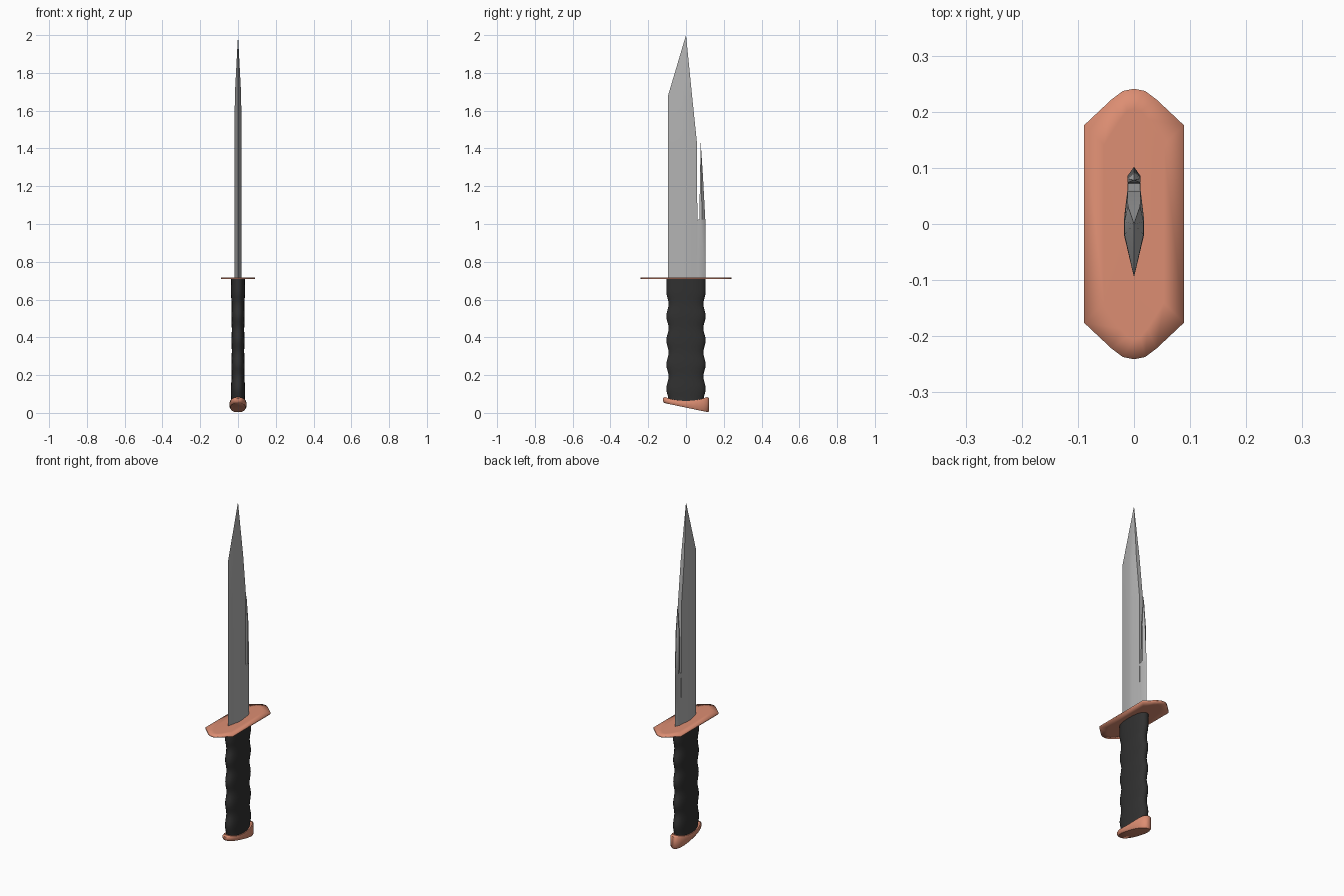
import bpy, bmesh, math

cube = bpy.data.objects.get("Cube")
if cube:
    bpy.data.objects.remove(cube, do_unlink=True)


def material(name, rgb, metallic=0.0):
    m = bpy.data.materials.new(name)
    m.use_nodes = True
    m.diffuse_color = (*rgb, 1)
    m.node_tree.nodes["Principled BSDF"].inputs["Base Color"].default_value = (*rgb, 1)
    return m


steel = material("steel grey", (0.45, 0.45, 0.45))
copper = material("copper", (0.72, 0.27, 0.17))
black = material("grip black", (0.03, 0.03, 0.03))


def loft(name, rings, mat, angle):
    """Skin a stack of equal-length closed rings and cap both ends."""
    bm = bmesh.new()
    loops = [[bm.verts.new(p) for p in ring] for ring in rings]
    n = len(loops[0])
    for low, high in zip(loops, loops[1:]):
        for i in range(n):
            j = (i + 1) % n
            bm.faces.new((low[i], low[j], high[j], high[i]))
    bm.faces.new(loops[0][::-1])
    bm.faces.new(loops[-1])
    bmesh.ops.remove_doubles(bm, verts=bm.verts, dist=0.0001)
    bmesh.ops.recalc_face_normals(bm, faces=bm.faces)
    mesh = bpy.data.meshes.new(name)
    bm.to_mesh(mesh)
    bm.free()
    mesh.materials.append(mat)
    obj = bpy.data.objects.new(name, mesh)
    bpy.context.collection.objects.link(obj)
    bpy.ops.object.select_all(action='DESELECT')
    obj.select_set(True)
    bpy.context.view_layer.objects.active = obj
    bpy.ops.object.shade_smooth_by_angle(angle=math.radians(angle))
    return obj


def oval(rx, ry, z, n=24, power=0.85):
    """Slightly squared oval; z is a height or a function of y."""
    pts = []
    for i in range(n):
        a = math.tau * i / n
        c, s = math.cos(a), math.sin(a)
        x = rx * math.copysign(abs(c) ** power, c)
        y = ry * math.copysign(abs(s) ** power, s)
        pts.append((x, y, z(y) if callable(z) else z))
    return pts


def mirrored(half, z):
    """Ring from (x, y) points on the +x side, mirrored to -x."""
    back = [(-x, y) for x, y in reversed(half) if x > 0]
    return [(x, y, z) for x, y in half + back]


# Main blade: cutting edge, thick middle, thinner flat back, pointed tip
def blade_ring(z, edge, back, thick):
    return mirrored([(0, edge), (thick, edge * 0.2), (thick, 0.008 * back / 0.06),
                     (thick * 0.65, back)], z)


loft("blade", [blade_ring(0.70, -0.095, 0.062, 0.018),
               blade_ring(1.02, -0.095, 0.060, 0.018),
               blade_ring(1.43, -0.095, 0.058, 0.018),
               blade_ring(1.68, -0.095, 0.032, 0.017),
               [(0, 0, 2.0)] * 7], steel, 30)


# Back spike, separated from the blade by a narrow slot
def spike_ring(z, inner, outer):
    middle = inner + (outer - inner) * 0.45
    return mirrored([(0, outer), (0.012, middle), (0.011, inner)], z)


loft("back_spike", [spike_ring(0.70, 0.056, 0.102),
                    spike_ring(1.02, 0.056, 0.102),
                    spike_ring(1.025, 0.071, 0.102),
                    spike_ring(1.25, 0.074, 0.09),
                    [(0, 0.078, 1.43)] * 5], steel, 30)

# Guard: thin plate with chamfered, rounded ends and softly shaded rim
quarter = [(0.089, 0.176), (0.04, 0.222), (0.02, 0.237)]
end = quarter + [(0, 0.241)] + [(-x, y) for x, y in reversed(quarter)]
outline = end + [(-x, -y) for x, y in end]


def guard_ring(scale, z):
    return [(x * scale, y - math.copysign(0.089 * (1 - scale), y), z)
            for x, y in outline]


loft("guard", [guard_ring(0.6, 0.708), guard_ring(1, 0.709),
               guard_ring(1, 0.717), guard_ring(0.6, 0.718)], copper, 180)

# Grip: oval column with finger waves
grip = []
steps = 40
for k in range(steps + 1):
    z = 0.06 + 0.65 * k / steps
    wave = 1 if z > 0.64 else math.cos(math.tau * (z - 0.512) / 0.128)
    waist = 0.033 + 0.004 * abs(2 * k / steps - 1)
    grip.append(oval(waist + 0.0008 * wave, 0.098 + 0.006 * wave, z))
loft("grip", grip, black, 40)


# Pommel: cap with a dished top and a slanted base
def base(y):
    return 0.03 - 0.21 * y


def rim(y):
    return 0.063 + 0.02 * (y / 0.11) ** 2


loft("pommel", [oval(0.040, 0.116, lambda y: base(y) - 0.002),
                oval(0.045, 0.122, lambda y: base(y) + 0.006),
                oval(0.045, 0.123, lambda y: rim(y) - 0.011),
                oval(0.042, 0.112, rim),
                oval(0.030, 0.095, rim)], copper, 50)
